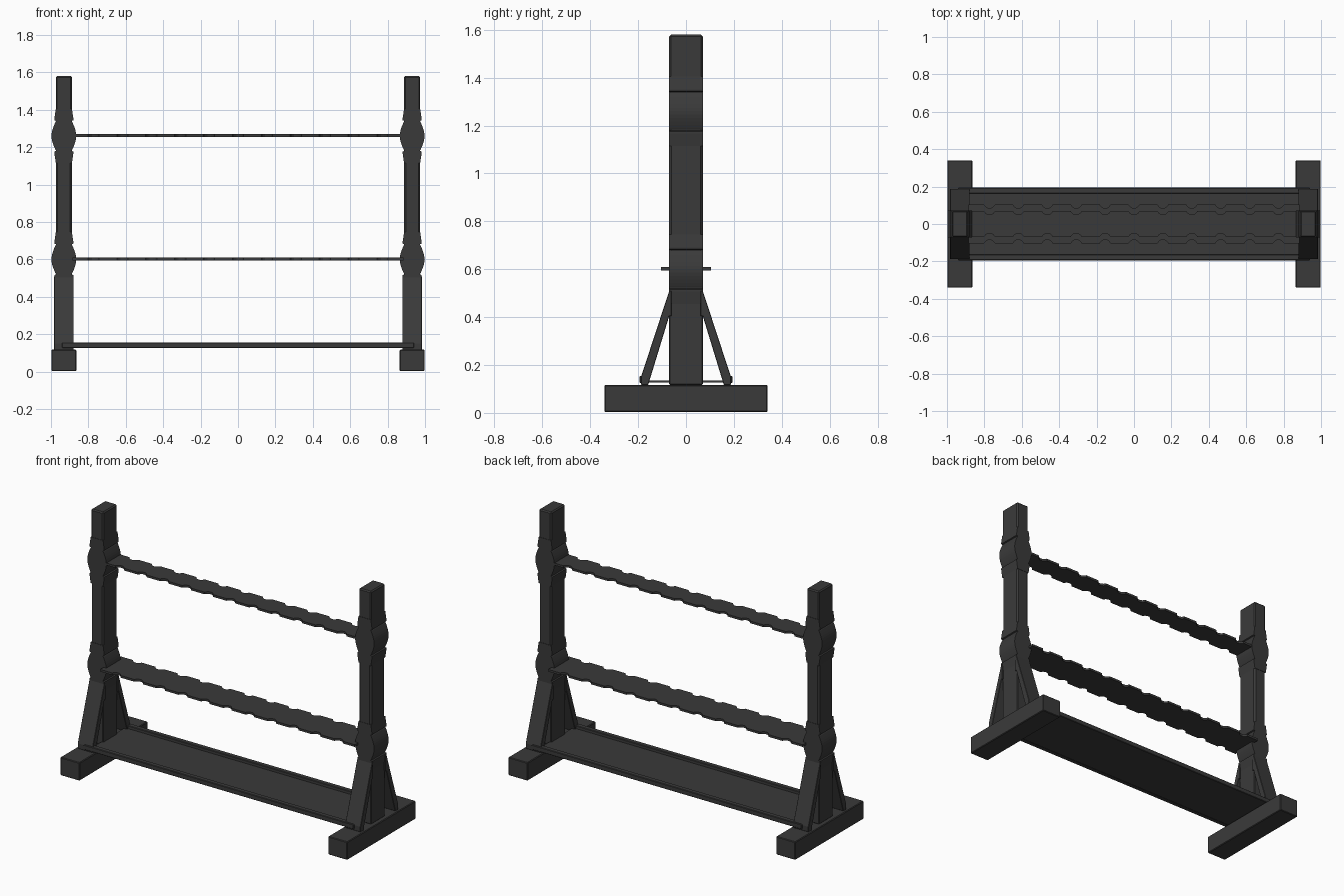
import bpy, bmesh, math
from mathutils import Vector

cube = bpy.data.objects.get("Cube")
if cube:
    bpy.data.objects.remove(cube, do_unlink=True)

charcoal = bpy.data.materials.new("charcoal")
charcoal.use_nodes = True
COLOUR = (0.042, 0.042, 0.042, 1)
charcoal.diffuse_color = COLOUR
charcoal.node_tree.nodes["Principled BSDF"].inputs["Base Color"].default_value = COLOUR

POST_X = 0.931


def prism(name, outline, depth, axis, centre=(0, 0, 0), bevel=0.0):
    """Extrude a 2D outline by depth, centred along the given axis."""
    place = {"x": lambda u, v, d: (d, u, v),
             "y": lambda u, v, d: (u, d, v),
             "z": lambda u, v, d: (u, v, d)}[axis]
    bm = bmesh.new()
    verts = [bm.verts.new(Vector(place(u, v, -depth / 2)) + Vector(centre)) for u, v in outline]
    face = bm.faces.new(verts)
    new = bmesh.ops.extrude_face_region(bm, geom=[face])["geom"]
    bmesh.ops.translate(bm, vec=place(0, 0, depth),
                        verts=[g for g in new if isinstance(g, bmesh.types.BMVert)])
    bmesh.ops.recalc_face_normals(bm, faces=bm.faces)
    mesh = bpy.data.meshes.new(name)
    bm.to_mesh(mesh)
    bm.free()
    mesh.materials.append(charcoal)
    obj = bpy.data.objects.new(name, mesh)
    bpy.context.collection.objects.link(obj)
    if bevel:
        mod = obj.modifiers.new("Bevel", "BEVEL")
        mod.width = bevel
        mod.segments = 1
    return obj


def box(name, x, y, z, bevel=0.0):
    outline = [(x[0], z[0]), (x[1], z[0]), (x[1], z[1]), (x[0], z[1])]
    return prism(name, outline, y[1] - y[0], "y", (0, sum(y) / 2, 0), bevel)


def knob(name, x, z):
    """Swollen block with a grooved, tapering collar above and below."""
    right = [(0.043, -0.145), (0.051, -0.092), (0.051, -0.084), (0.041, -0.080)]
    for i in range(11):
        t = -1 + i / 5
        right.append((0.046 + 0.02 * math.cos(t * math.pi / 2), t * 0.072))
    right += [(0.041, 0.080), (0.051, 0.084), (0.051, 0.092), (0.043, 0.145)]
    outline = right + [(-u, v) for u, v in reversed(right)]
    return prism(name, outline, 0.144, "y", (x, 0, z))


def rail(name, half_depth, z):
    """Flat bar with rounded notches along both long edges."""
    edge = [(-0.885, half_depth)]
    for i in range(-5, 6):
        x = i * 0.1545
        for u, drop in ((-0.030, 0), (-0.021, 0.012), (-0.009, 0.020),
                        (0.009, 0.020), (0.021, 0.012), (0.030, 0)):
            edge.append((x + u, half_depth - drop))
    edge.append((0.885, half_depth))
    return prism(name, edge + [(u, -v) for u, v in reversed(edge)], 0.014, "z", (0, 0, z))


# End frames
for side, s in (("left", 1), ("right", -1)):
    x = s * POST_X
    box(side + "_foot", (x - 0.067, x + 0.067), (-0.34, 0.34), (0.003, 0.117), 0.004)
    box(side + "_lower_post", (x - 0.043, x + 0.043), (-0.07, 0.07), (0.117, 0.53), 0.004)
    box(side + "_middle_post", (x - 0.043, x + 0.043), (-0.07, 0.07), (0.60, 1.26), 0.009)
    box(side + "_top_post", (x - 0.043, x + 0.043), (-0.07, 0.07), (1.26, 1.58), 0.007)
    knob(side + "_lower_knob", x, 0.60)
    knob(side + "_upper_knob", x, 1.26)
    # Slanted braces in front of and behind the post
    for place, d in (("front", -1), ("back", 1)):
        shape = [(0.06, 0.51), (0.07, 0.51), (0.188, 0.15), (0.188, 0.117),
                 (0.158, 0.117), (0.07, 0.405), (0.06, 0.405)]
        prism(f"{side}_{place}_brace", [(d * u, v) for u, v in shape],
              0.105, "x", (x, 0, 0), 0.002)

# Notched rails
rail("lower_rail", 0.105, 0.602)
rail("upper_rail", 0.07, 1.262)

# Bottom shelf with raised lips
box("shelf_floor", (-0.90, 0.90), (-0.17, 0.17), (0.126, 0.136))
for place, d in (("front", -1), ("back", 1)):
    box(place + "_shelf_lip", (-0.94, 0.94), tuple(sorted((d * 0.163, d * 0.194))),
        (0.125, 0.155), 0.003)
